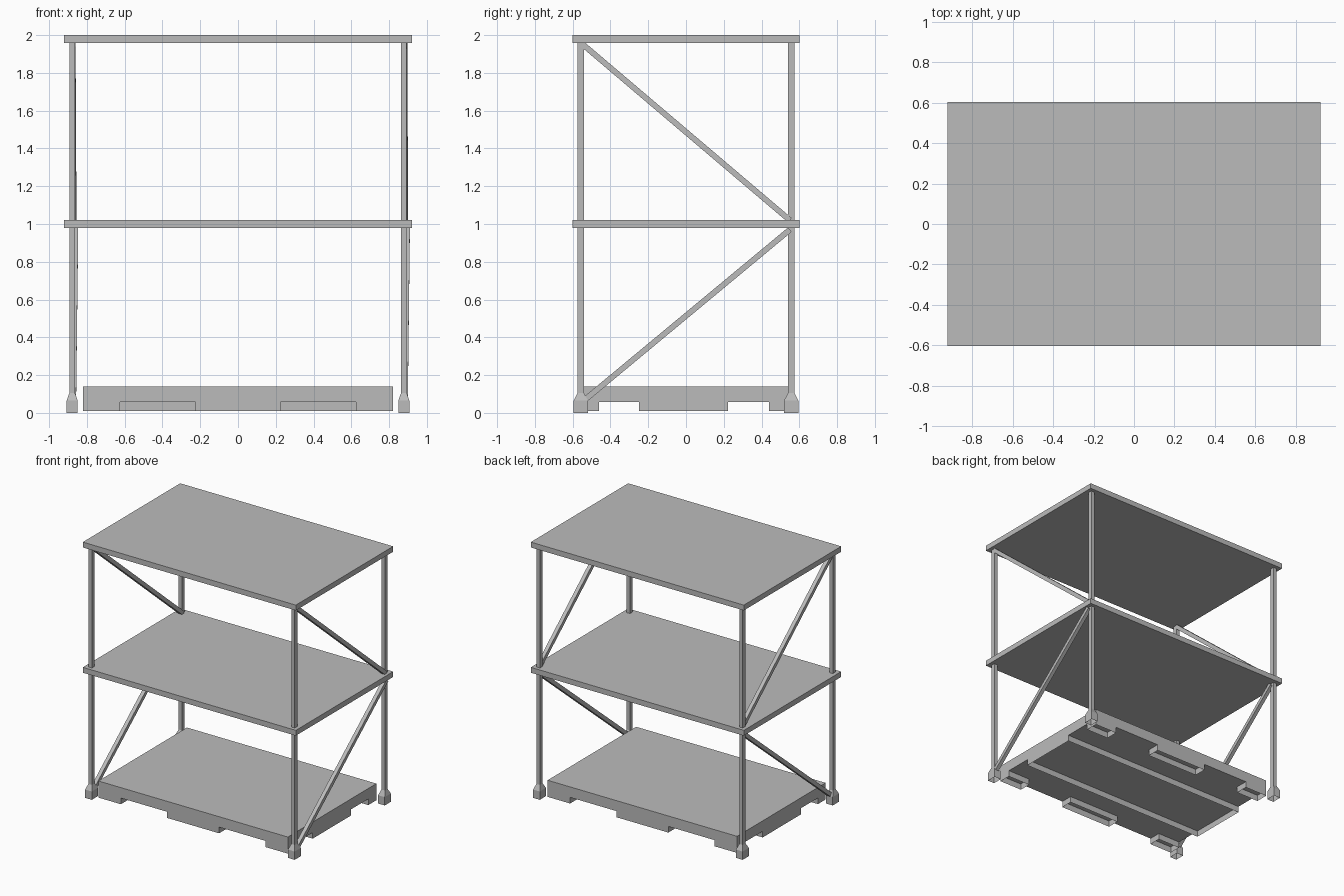
import bpy
import bmesh
from mathutils import Vector

cube = bpy.data.objects.get("Cube")
if cube:
    bpy.data.objects.remove(cube, do_unlink=True)

GREY = (0.5, 0.5, 0.5, 1.0)
metal = bpy.data.materials.new("grey metal")
metal.use_nodes = True
metal.diffuse_color = GREY
metal.node_tree.nodes["Principled BSDF"].inputs["Base Color"].default_value = GREY


def finish(name, bm):
    mesh = bpy.data.meshes.new(name)
    bm.to_mesh(mesh)
    bm.free()
    mesh.materials.append(metal)
    obj = bpy.data.objects.new(name, mesh)
    bpy.context.collection.objects.link(obj)
    return obj


def loft(name, sections, open_bottom=False):
    """Stack rectangles (cx, cy, half_x, half_y, z) into one hull."""
    bm = bmesh.new()
    rings = []
    for cx, cy, hx, hy, z in sections:
        rings.append([bm.verts.new((cx + sx * hx, cy + sy * hy, z))
                      for sx, sy in ((-1, -1), (1, -1), (1, 1), (-1, 1))])
    for low, high in zip(rings, rings[1:]):
        for i in range(4):
            j = (i + 1) % 4
            bm.faces.new((low[i], low[j], high[j], high[i]))
    bm.faces.new(rings[-1])
    if not open_bottom:
        bm.faces.new(rings[0][::-1])
    return finish(name, bm)


def box(name, x0, x1, y0, y1, z0, z1, open_bottom=False):
    cx, cy, hx, hy = (x0 + x1) / 2, (y0 + y1) / 2, (x1 - x0) / 2, (y1 - y0) / 2
    return loft(name, [(cx, cy, hx, hy, z0), (cx, cy, hx, hy, z1)], open_bottom)


def brace(name, start, end, size=0.03):
    """Square bar between two points, leaning in the y-z plane."""
    a, b = Vector(start), Vector(end)
    along = (b - a).normalized()
    side = Vector((size / 2, 0, 0))
    up = along.cross(Vector((1, 0, 0))).normalized() * size / 2
    bm = bmesh.new()
    corners = (-side - up, side - up, side + up, -side + up)
    r0 = [bm.verts.new(a + c) for c in corners]
    r1 = [bm.verts.new(b + c) for c in corners]
    for i in range(4):
        j = (i + 1) % 4
        bm.faces.new((r0[i], r0[j], r1[j], r1[i]))
    bm.faces.new(r0[::-1])
    bm.faces.new(r1)
    bmesh.ops.recalc_face_normals(bm, faces=bm.faces)
    return finish(name, bm)


# Shelves
for name, top in (("middle_shelf", 1.02), ("top_shelf", 2.0)):
    box(name, -0.922, 0.922, -0.602, 0.602, top - 0.042, top)

# Posts with flared, hollow feet
POST_X, POST_Y, HALF = 0.878, 0.557, 0.015
for side, sx in (("left", 1), ("right", -1)):
    for end, sy in (("front", -1), ("back", 1)):
        x, y = sx * POST_X, sy * POST_Y
        loft(f"{end}_{side}_post", [
            (x, y, 0.029, 0.038, 0.0),
            (x, y, 0.029, 0.038, 0.065),
            (x, y, HALF, 0.017, 0.105),
            (x, y, HALF, 0.017, 1.97)], open_bottom=True)

# Diagonal braces on both ends
for side, sx in (("left", 1), ("right", -1)):
    x = sx * POST_X
    brace(f"{side}_upper_brace", (x + 0.003, -0.548, 1.952), (x + 0.008, 0.55, 1.02))
    brace(f"{side}_lower_brace", (x + 0.006, -0.535, 0.07), (x + 0.017, 0.55, 0.97))

# Pallet deck
PX, FRONT, BACK, GROUND, DECK = 0.82, -0.555, 0.54, 0.01, 0.058
box("pallet_deck", -PX, PX, FRONT, BACK, DECK, 0.14)

# Hollow runners under the deck, leaving fork openings
box("pallet_centre_runner", -PX, PX, -0.248, 0.223, GROUND, DECK, True)
for end, y0, y1 in (("front", FRONT, -0.46), ("back", 0.44, BACK)):
    for part, x0, x1 in (("right", -PX, -0.625), ("middle", -0.225, 0.225),
                         ("left", 0.625, PX)):
        box(f"pallet_{end}_{part}_block", x0, x1, y0, y1, GROUND, DECK, True)
